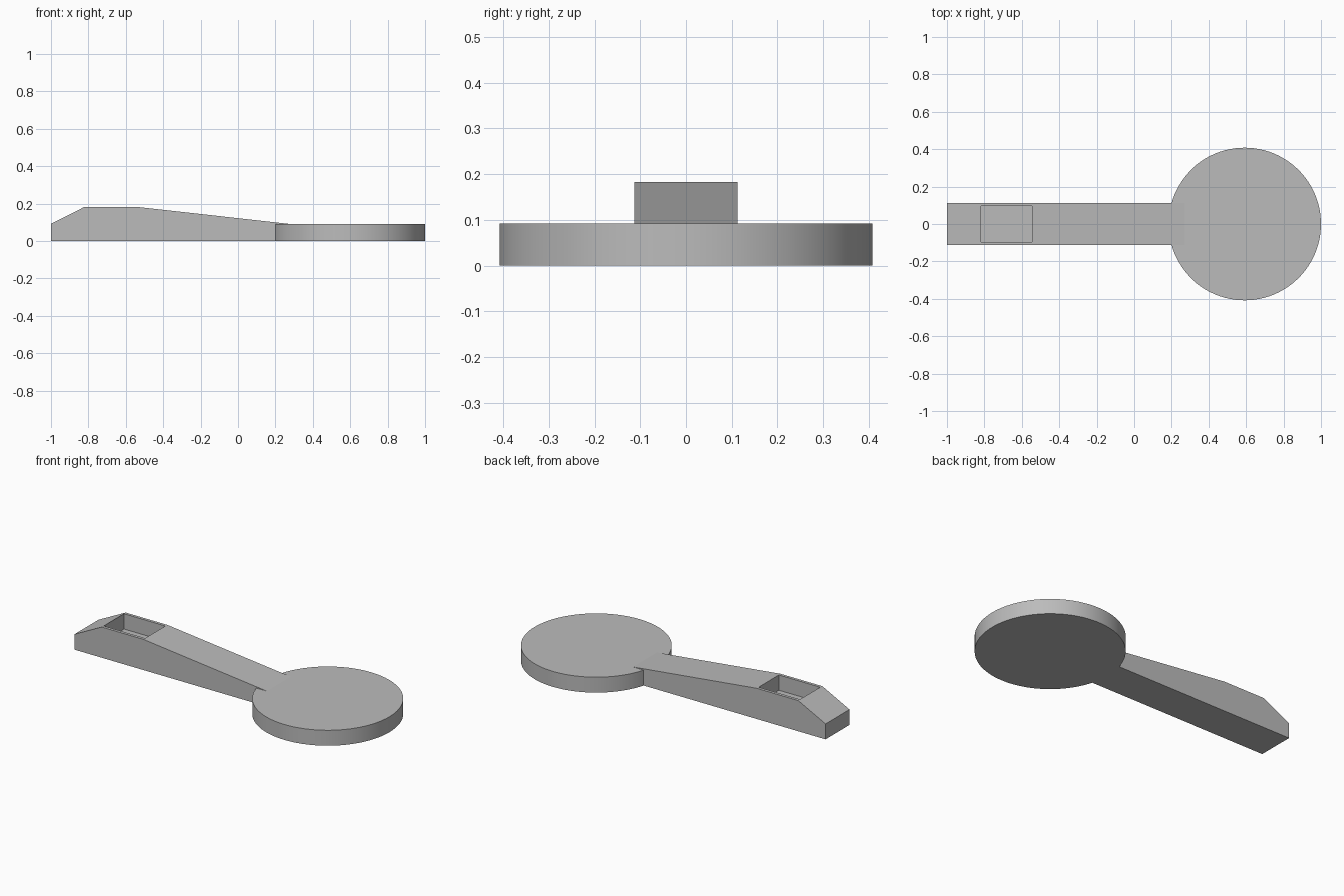
import bpy
import bmesh

cube = bpy.data.objects.get("Cube")
if cube:
    bpy.data.objects.remove(cube, do_unlink=True)

THICK = 0.092       # disc height
HALF_WIDTH = 0.113  # half the handle width

grey = bpy.data.materials.new("plain_grey")
grey.use_nodes = True
colour = (0.5, 0.5, 0.5, 1)
grey.diffuse_color = colour
grey.node_tree.nodes["Principled BSDF"].inputs["Base Color"].default_value = colour


def add_object(name, bm):
    bmesh.ops.recalc_face_normals(bm, faces=bm.faces[:])
    mesh = bpy.data.meshes.new(name)
    bm.to_mesh(mesh)
    bm.free()
    mesh.materials.append(grey)
    obj = bpy.data.objects.new(name, mesh)
    bpy.context.collection.objects.link(obj)
    return obj


# Handle: side profile extruded across its width
bm = bmesh.new()
profile = [(-1, 0), (0.27, 0), (0.27, THICK), (-0.545, 0.183), (-0.82, 0.183), (-1, THICK)]
side = bm.faces.new([bm.verts.new((x, -HALF_WIDTH, z)) for x, z in profile])
extruded = bmesh.ops.extrude_face_region(bm, geom=[side])["geom"]
new_verts = [v for v in extruded if isinstance(v, bmesh.types.BMVert)]
bmesh.ops.translate(bm, verts=new_verts, vec=(0, 2 * HALF_WIDTH, 0))

# Pocket: the flat top is inset from the sides only, then sunk
bm.normal_update()
top = max(bm.faces, key=lambda f: f.calc_center_median().z)
bmesh.ops.inset_individual(bm, faces=[top], thickness=0.025)
for v in top.verts:
    v.co.x = -0.819 if v.co.x < -0.68 else -0.546
floor = bmesh.ops.extrude_discrete_faces(bm, faces=[top])["faces"][0]
rim = list(top.verts) if top.is_valid else []
floor_verts = list(floor.verts)
# Join the sunk floor to the rim of the opening
opening = [e for e in bm.edges if e.is_boundary and not any(v in floor_verts for v in e.verts)]
floor_edges = list(floor.edges)
bmesh.ops.translate(bm, verts=floor_verts, vec=(0, 0, THICK - 0.183))
bmesh.ops.bridge_loops(bm, edges=opening + floor_edges)
add_object("handle", bm)

# Round paddle disc
bpy.ops.mesh.primitive_cylinder_add(vertices=96, radius=0.408, depth=THICK,
                                    location=(0.592, 0, THICK / 2))
disc = bpy.context.object
disc.name = "disc"
disc.data.materials.append(grey)
bpy.ops.object.shade_smooth_by_angle()
